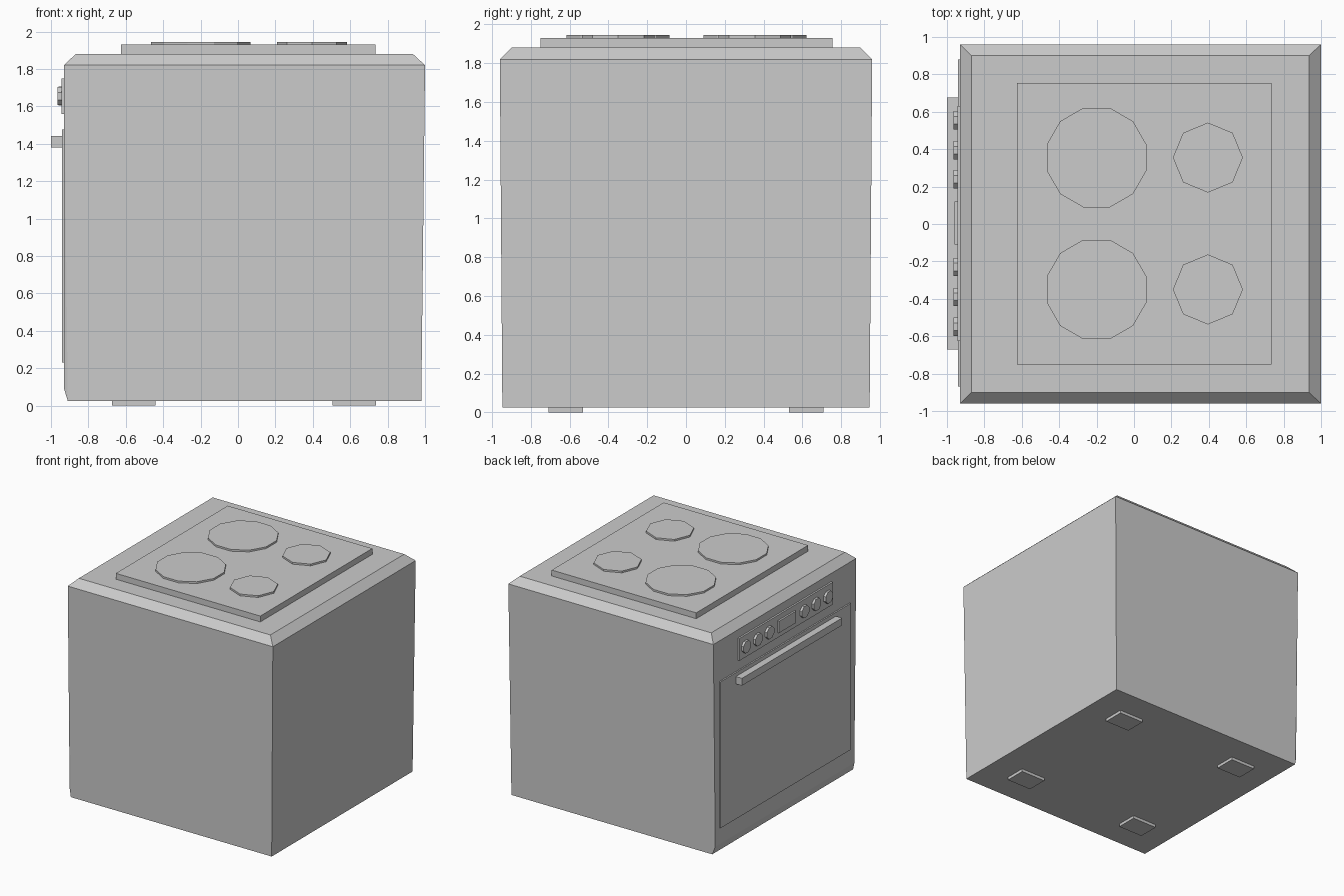
import bpy, bmesh
from math import pi
from mathutils import Matrix

if "Cube" in bpy.data.objects:
    bpy.data.objects.remove(bpy.data.objects["Cube"])


def finish(name, bm):
    bmesh.ops.recalc_face_normals(bm, faces=bm.faces)
    mesh = bpy.data.meshes.new(name)
    bm.to_mesh(mesh)
    bm.free()
    obj = bpy.data.objects.new(name, mesh)
    bpy.context.collection.objects.link(obj)
    return obj


def box(name, x0, x1, y0, y1, z0, z1):
    bm = bmesh.new()
    m = Matrix.Translation(((x0 + x1) / 2, (y0 + y1) / 2, (z0 + z1) / 2))
    bmesh.ops.create_cube(bm, size=1, matrix=m @ Matrix.Diagonal((x1 - x0, y1 - y0, z1 - z0, 1)))
    return finish(name, bm)


def disc(name, centre, radius, depth, sides, turn=0, tilt=0):
    bm = bmesh.new()
    m = Matrix.Translation(centre) @ Matrix.Rotation(tilt, 4, 'Y') @ Matrix.Rotation(turn, 4, 'Z')
    bmesh.ops.create_cone(bm, cap_ends=True, segments=sides, radius1=radius,
                          radius2=radius, depth=depth, matrix=m)
    return finish(name, bm)


# Tapered body with a sloping rim, lofted through rectangular rings
bm = bmesh.new()
rings = []
for x0, x1, y, z in ((-0.91, 0.98, 0.947, 0.025),
                     (-0.93, 1.0, 0.96, 1.82),
                     (-0.868, 0.935, 0.90, 1.88)):
    rings.append([bm.verts.new(p) for p in
                  ((x0, -y, z), (x1, -y, z), (x1, y, z), (x0, y, z))])
bm.faces.new(rings[0])
bm.faces.new(rings[-1])
for lo, hi in zip(rings, rings[1:]):
    for i in range(4):
        j = (i + 1) % 4
        if lo is rings[0] and i == 3:
            continue
        bm.faces.new((lo[i], lo[j], hi[j], hi[i]))
# Oven side: upright panel inside the leaning outline
b0, b1, t0, t1 = rings[0][0], rings[0][3], rings[1][0], rings[1][3]
p0 = bm.verts.new((-0.93, -0.935, 0.09))
p1 = bm.verts.new((-0.93, 0.935, 0.09))
for f in ((p0, p1, t1, t0), (b0, b1, p1, p0), (b0, p0, t0), (b1, t1, p1)):
    bm.faces.new(f)
finish("body", bm)

# Hob plate and burners
box("hob_plate", -0.625, 0.735, -0.75, 0.755, 1.87, 1.93)
for side, y in (("left", -0.35), ("right", 0.355)):
    disc(f"large_burner_{side}", (-0.2, y, 1.935), 0.275, 0.02, 12, pi / 12)
    disc(f"small_burner_{side}", (0.395, y, 1.935), 0.187, 0.02, 8)

# Oven door and handle bar
box("oven_door", -0.942, -0.92, -0.87, 0.88, 0.23, 1.475)
box("door_handle", -1.0, -0.94, -0.67, 0.675, 1.38, 1.442)

# Control panel, display and knobs
box("control_panel", -0.945, -0.92, -0.625, 0.63, 1.56, 1.75)
box("display", -0.96, -0.94, -0.11, 0.12, 1.605, 1.705)
for i, y in enumerate((-0.55, -0.39, -0.23, 0.24, 0.395, 0.555)):
    disc(f"knob_{i + 1}", (-0.953, y, 1.655), 0.053, 0.024, 8, pi / 8, pi / 2)

# Feet
for end, x in (("oven_side", -0.557), ("rear_side", 0.622)):
    for side, y in (("left", -0.62), ("right", 0.62)):
        box(f"foot_{end}_{side}", x - 0.117, x + 0.117, y - 0.09, y + 0.09, 0, 0.03)
